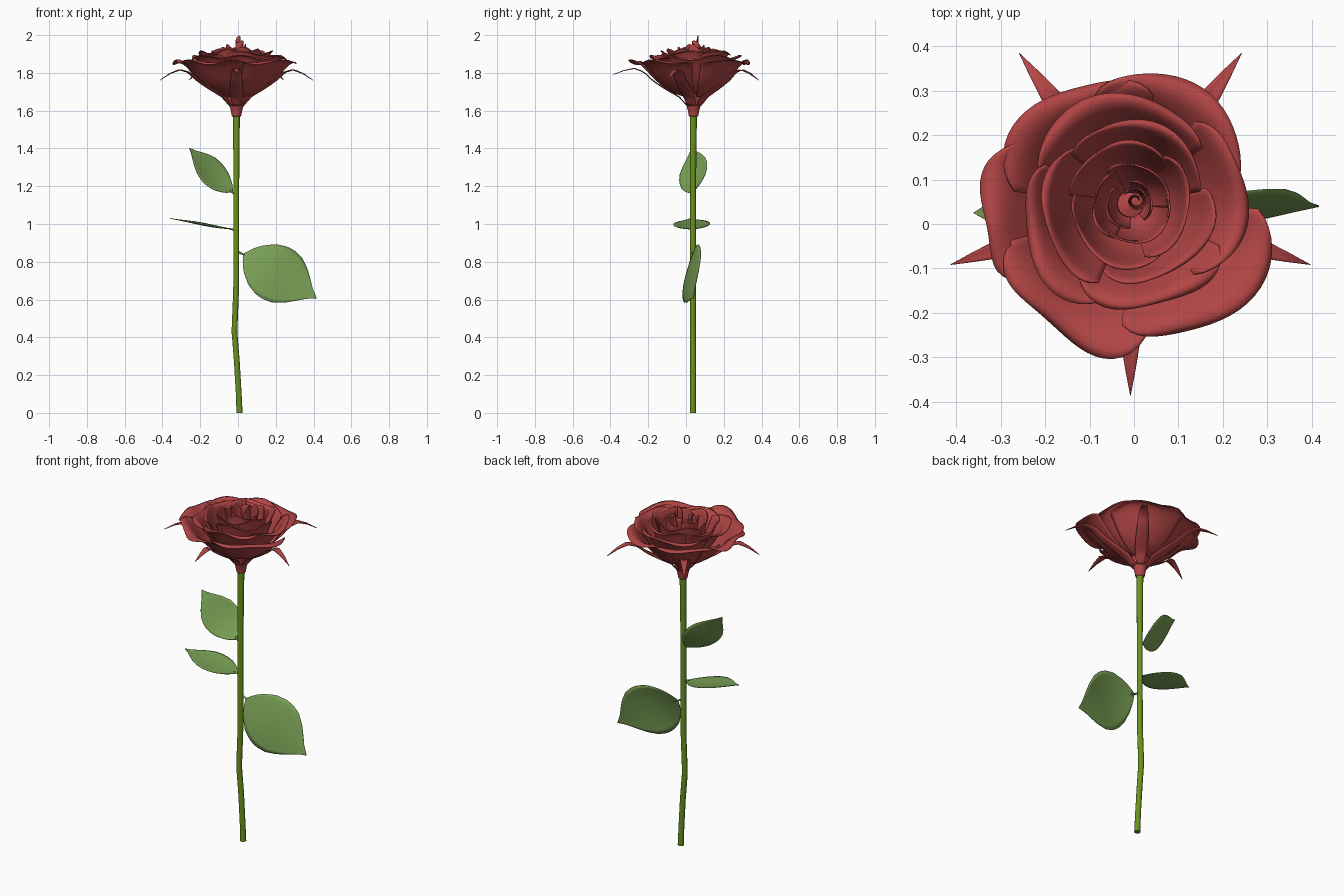
import bpy
from math import sin, cos, pi, radians
from mathutils import Vector

if "Cube" in bpy.data.objects:
    bpy.data.objects.remove(bpy.data.objects["Cube"])

CX, CY = -0.008, 0.045   # flower axis


def material(name, rgb):
    m = bpy.data.materials.new(name)
    m.diffuse_color = (*rgb, 1)
    m.use_nodes = True
    m.node_tree.nodes["Principled BSDF"].inputs["Base Color"].default_value = m.diffuse_color
    return m


RED = material("petal_red", (0.45, 0.06, 0.06))
LEAF = material("leaf_green", (0.19, 0.35, 0.09))
STEM = material("stem_green", (0.14, 0.29, 0.012))


def sheet(name, nu, nv, f, mat, thick=0.004):
    """Smooth grid surface f(u, v), u in -1..1, v in 0..1, given a thin thickness."""
    verts = [f(-1 + 2 * i / nu, j / nv) for j in range(nv + 1) for i in range(nu + 1)]
    w = nu + 1
    faces = [(j * w + i, j * w + i + 1, (j + 1) * w + i + 1, (j + 1) * w + i)
             for j in range(nv) for i in range(nu)]
    me = bpy.data.meshes.new(name)
    me.from_pydata(verts, [], faces)
    me.materials.append(mat)
    me.shade_smooth()
    ob = bpy.data.objects.new(name, me)
    bpy.context.collection.objects.link(ob)
    if thick:
        s = ob.modifiers.new("thickness", 'SOLIDIFY')
        s.thickness = thick
        s.offset = 0
    return ob


def tube(name, pts, mat):
    """Round tube through (x, y, z, radius) points."""
    cu = bpy.data.curves.new(name, 'CURVE')
    cu.dimensions = '3D'
    cu.bevel_depth = 1
    cu.bevel_resolution = 3
    cu.use_fill_caps = True
    sp = cu.splines.new('POLY')
    sp.points.add(len(pts) - 1)
    for p, (x, y, z, r) in zip(sp.points, pts):
        p.co = (x, y, z, 1)
        p.radius = r
    sp.use_smooth = True
    cu.materials.append(mat)
    ob = bpy.data.objects.new(name, cu)
    bpy.context.collection.objects.link(ob)
    bpy.ops.object.select_all(action='DESELECT')
    ob.select_set(True)
    bpy.context.view_layer.objects.active = ob
    bpy.ops.object.convert(target='MESH')


def lerp_table(t, table):
    """Piecewise-linear lookup of the values after the first column."""
    for a, b in zip(table, table[1:]):
        if t <= b[0]:
            k = (t - a[0]) / (b[0] - a[0])
            return [p + (q - p) * k for p, q in zip(a[1:], b[1:])]
    return list(table[-1][1:])


# Stem with a slight kink
tube("stem", [(0.008, 0.037, 0.0, 0.017), (0.004, 0.037, 0.1, 0.016), (-0.006, 0.038, 0.27, 0.016),
              (-0.018, 0.037, 0.42, 0.016), (-0.018, 0.037, 0.45, 0.016), (-0.010, 0.037, 0.65, 0.016),
              (-0.009, 0.037, 0.9, 0.016), (-0.009, 0.037, 1.2, 0.016), (-0.008, 0.039, 1.59, 0.019)], STEM)

# Flower base under the petals
BASE = [(0, 0.0, 1.568), (0.08, 0.024, 1.568), (0.3, 0.03, 1.6), (0.6, 0.043, 1.645),
        (0.85, 0.055, 1.685), (1, 0.0, 1.70)]


def base_point(u, v):
    r, z = lerp_table(v, BASE)
    return (CX + r * cos(pi * u), CY - 0.005 + r * sin(pi * u), z)


sheet("flower_base", 24, 20, base_point, RED, 0)

# Five sepals arching out and drooping: (t, radius, height, half width)
SEPAL = [(0, 0.035, 1.625, 0.022), (0.15, 0.075, 1.67, 0.033), (0.3, 0.15, 1.713, 0.034),
         (0.45, 0.215, 1.755, 0.031), (0.6, 0.265, 1.80, 0.026), (0.72, 0.315, 1.815, 0.02),
         (0.86, 0.37, 1.795, 0.011), (1, 0.425, 1.762, 0.0005)]
for k in range(5):
    a = radians(-90 + 72 * k)

    def sepal_point(u, v, a=a, lift=0.03 if k == 0 else 0):
        r, z, w = lerp_table(v, SEPAL)
        return (CX + r * cos(a) - u * w * sin(a), CY - 0.005 + r * sin(a) + u * w * cos(a),
                z + lift * v ** 4 + 0.15 * w * u * u)
    sheet(f"sepal_{k + 1}", 4, 21, sepal_point, RED, 0.003)


def petal(name, deg, half, R, H, z0, full, neck, curl, phase):
    """Cupped petal: bezier section (radius, height) swept about the flower axis."""
    P = [(0.03, z0), (full * R, z0 + 0.025), (neck * R, H + curl), (R, H)]

    def f(u, v):
        t = v * (1 - 0.24 * abs(u) ** 5)
        b = ((1 - t) ** 3, 3 * t * (1 - t) ** 2, 3 * t * t * (1 - t), t ** 3)
        r = sum(k * p[0] for k, p in zip(b, P))
        z = sum(k * p[1] for k, p in zip(b, P))
        r *= 1 + 0.05 * u * t + 0.04 * t ** 3 * sin(4 * u + phase)
        z += 0.012 * t ** 4 * sin(5 * u + 2 * phase)
        a = radians(deg + half * u)
        return (CX + r * cos(a), CY + r * sin(a), z)
    sheet(name, 24, 14, f, RED)


# Petal layers: name, rim height, foot height, fullness, neck, curl, [(angle, half angle, radius)]
LAYERS = [
    ("outer_petal", 1.855, 1.672, 0.66, 0.78, 0.045,
     [(126, 48, 0.30), (58, 50, 0.295), (182, 33, 0.335), (237, 40, 0.335), (312, 46, 0.33)]),
    ("second_petal", 1.88, 1.682, 0.7, 0.8, 0.04,
     [(100, 62, 0.245), (2, 50, 0.26), (285, 50, 0.24), (205, 50, 0.25)]),
    ("third_petal", 1.905, 1.69, 0.8, 0.85, 0.025,
     [(75, 65, 0.185), (190, 58, 0.20), (310, 62, 0.185)]),
    ("fourth_petal", 1.915, 1.70, 0.9, 0.88, 0.015,
     [(110, 62, 0.14), (350, 65, 0.135), (235, 65, 0.14)]),
    ("inner_petal", 1.925, 1.71, 1.0, 0.9, 0.0,
     [(60, 66, 0.09), (180, 66, 0.085), (300, 66, 0.09)]),
    ("heart_petal", 1.94, 1.72, 1.0, 0.9, 0.0,
     [(20, 70, 0.05), (200, 70, 0.055)]),
]
for n, (name, H, z0, full, neck, curl, items) in enumerate(LAYERS):
    for k, (deg, half, R) in enumerate(items):
        petal(f"{name}_{k + 1}", deg, half, R, H, z0, full, neck, curl, 1.7 * k + n)


# Rolled bud tip at the centre
def bud_point(u, v):
    a = 2.6 * pi * (u + 1) / 2 + 0.8 * v
    r = (0.010 + 0.010 * (u + 1)) * (0.6 + 0.4 * v)
    return (CX + 0.012 + r * cos(a), CY + 0.008 + r * sin(a),
            1.74 + v * (0.225 - 0.025 * u + 0.012 * sin(6 * u)))


sheet("bud_tip", 40, 10, bud_point, RED, 0.003)

# Leaves: outline (t, relative half width)
OUTLINE = [(0, 0.04), (0.05, 0.3), (0.12, 0.55), (0.25, 0.85), (0.38, 0.98), (0.48, 1), (0.6, 0.92),
           (0.72, 0.7), (0.82, 0.44), (0.91, 0.19), (1, 0.01)]


def leaf(name, root, foot, tip, half, bow, cup):
    """Stalk from root to foot, blade from foot to tip; half = half-width vector."""
    root, foot, tip, half = map(Vector, (root, foot, tip, half))
    axis = tip - foot
    normal = axis.cross(half).normalized()

    def f(u, v):
        w = lerp_table(v, OUTLINE)[0]
        return foot + axis * v + half * (w * u) + normal * (bow * sin(pi * v) + cup * (w * u) ** 2
                                                            + 0.3 * bow * sin(2 * pi * v))
    sheet(name, 12, 30, f, LEAF, 0.003)
    tube(name + "_stalk", [(*root, 0.008), (*((root + foot) / 2), 0.006), (*(foot + axis * 0.06), 0.003)], LEAF)


leaf("lower_leaf", (-0.008, 0.037, 0.855), (0.03, 0.035, 0.84), (0.415, 0.04, 0.608),
     (0.085, 0.047, 0.128), 0.018, -0.012)
leaf("middle_leaf", (-0.01, 0.037, 0.965), (-0.03, 0.035, 0.973), (-0.36, 0.025, 1.03),
     (0, 0.097, 0.004), 0.006, -0.008)
leaf("upper_leaf", (-0.01, 0.037, 1.145), (-0.03, 0.037, 1.17), (-0.257, 0.03, 1.402),
     (0.05, 0.073, 0.048), 0.015, -0.01)
